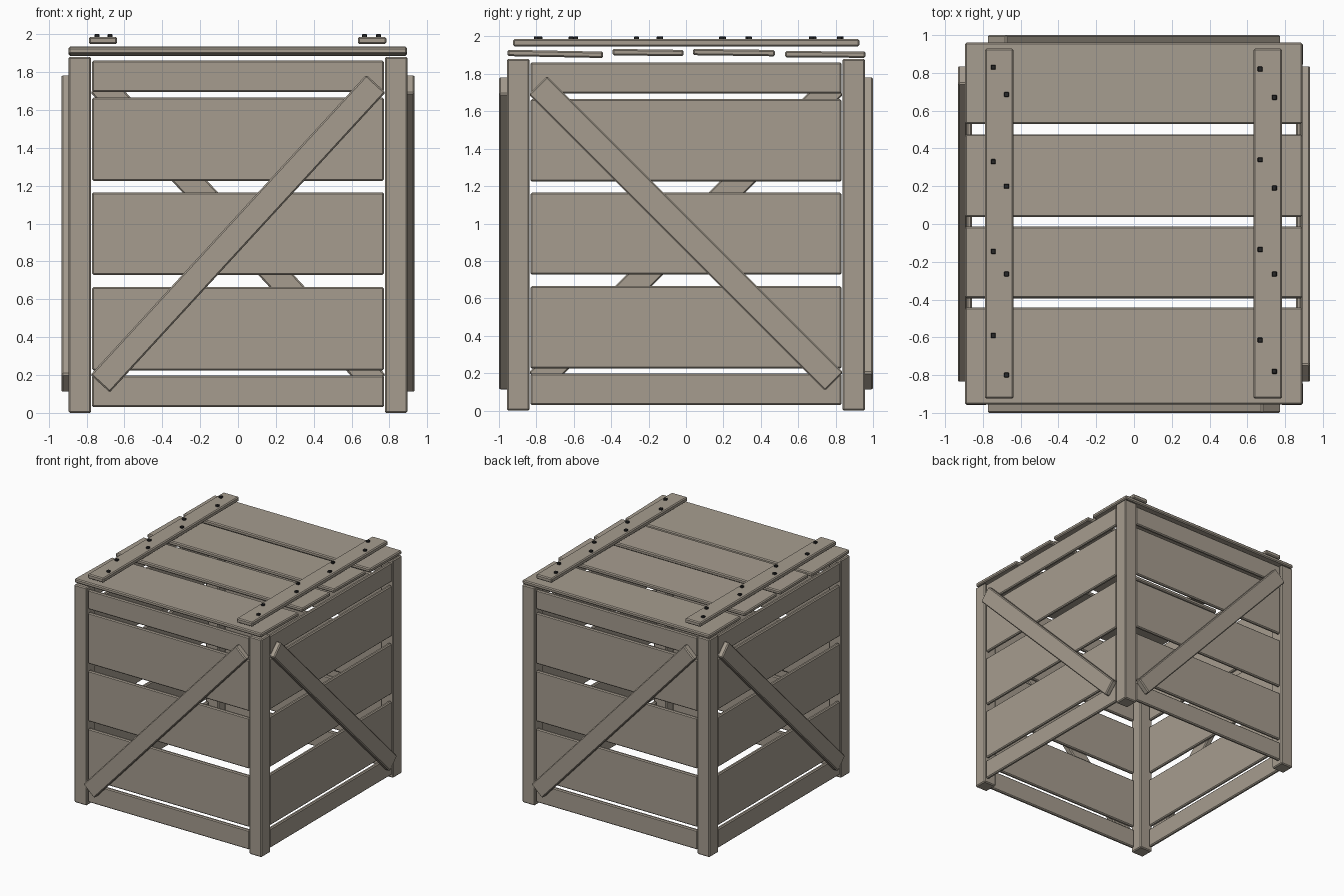
import bpy
import bmesh
from math import atan2, hypot, pi
from mathutils import Matrix, Vector

cube = bpy.data.objects.get("Cube")
if cube:
    bpy.data.objects.remove(cube, do_unlink=True)


def make_material(name, rgb):
    mat = bpy.data.materials.new(name)
    mat.use_nodes = True
    color = (*rgb, 1)
    mat.diffuse_color = color
    mat.node_tree.nodes["Principled BSDF"].inputs["Base Color"].default_value = color
    return mat


wood = make_material("weathered wood", (0.38, 0.335, 0.275))
iron = make_material("dark iron", (0.02, 0.02, 0.02))


def board(name, lo, hi, frame=Matrix(), tilt=Matrix(), mat=wood, bevel=0.008):
    """Box between two corners, tilted about its own centre, then moved by frame."""
    lo, hi = Vector(lo), Vector(hi)
    bm = bmesh.new()
    bmesh.ops.create_cube(bm, size=1, matrix=Matrix.Diagonal((*(hi - lo), 1)))
    if bevel:
        bmesh.ops.bevel(bm, geom=bm.edges[:], offset=bevel, segments=1, affect="EDGES")
    mesh = bpy.data.meshes.new(name)
    bm.to_mesh(mesh)
    bm.free()
    mesh.materials.append(mat)
    obj = bpy.data.objects.new(name, mesh)
    obj.matrix_world = frame @ Matrix.Translation((lo + hi) / 2) @ tilt
    bpy.context.collection.objects.link(obj)
    return obj


# Corner posts
for sx, side in ((-1, "right"), (1, "left")):
    for sy, end in ((-1, "front"), (1, "back")):
        x, y = 0.835 * sx, 0.897 * sy
        board(f"{end}_{side}_post", (x - 0.06, y - 0.06, 0), (x + 0.06, y + 0.06, 1.88))

# Four walls of slats, each with a diagonal brace, built facing the front and turned
slat_heights = [(0.03, 0.197), (0.225, 0.665), (0.728, 1.165), (1.225, 1.665), (1.695, 1.862)]
walls = [
    ("front", 0, 0.77, 0.947, 1.0, 0.728, 1),
    ("left", 1, 0.832, 0.887, 0.933, 0.792, -1),
    ("back", 2, 0.77, 0.947, 1.0, 0.728, 1),
    ("right", 3, 0.832, 0.887, 0.933, 0.792, -1),
]
for name, turns, half, face, outer, reach, slant in walls:
    frame = Matrix.Rotation(turns * pi / 2, 4, "Z")
    for i, (z0, z1) in enumerate(slat_heights):
        board(f"{name}_slat_{i + 1}", (-half, -face, z0), (half, -face + 0.03, z1), frame)
    rise, middle = 0.792, 0.947
    length = hypot(reach, rise)
    tilt = Matrix.Rotation(-slant * atan2(rise, reach), 4, "Y")
    board(f"{name}_brace", (-length, -outer, middle - 0.069),
          (length, -face + 0.002, middle + 0.069), frame, tilt)

# Lid planks, slightly uneven
lid_planks = [(-0.955, -0.443, 1.907, -0.02), (-0.393, -0.013, 1.914, -0.014),
              (0.038, 0.475, 1.914, -0.014), (0.53, 0.96, 1.904, -0.005)]
for i, (y0, y1, z, lean) in enumerate(lid_planks):
    board(f"lid_plank_{i + 1}", (-0.895, y0, z - 0.017), (0.892, y1, z + 0.017),
          tilt=Matrix.Rotation(lean, 4, "X"))

# Lid battens
for name, x in (("right", -0.713), ("left", 0.708)):
    board(f"{name}_lid_batten", (x - 0.075, -0.925, 1.947), (x + 0.075, 0.928, 1.986))

# Nail heads, in staggered pairs over each plank
nail_rows = {
    "right": ((-0.745, -0.675), (0.83, 0.685, 0.33, 0.2, -0.145, -0.265, -0.59, -0.8)),
    "left": ((0.668, 0.743), (0.82, 0.67, 0.34, 0.19, -0.135, -0.265, -0.615, -0.78)),
}
for name, (columns, rows) in nail_rows.items():
    for i, y in enumerate(rows):
        x = columns[i % 2]
        board(f"{name}_nail_{i + 1}", (x - 0.013, y - 0.013, 1.97),
              (x + 0.013, y + 0.013, 2.0), mat=iron, bevel=0.003)
